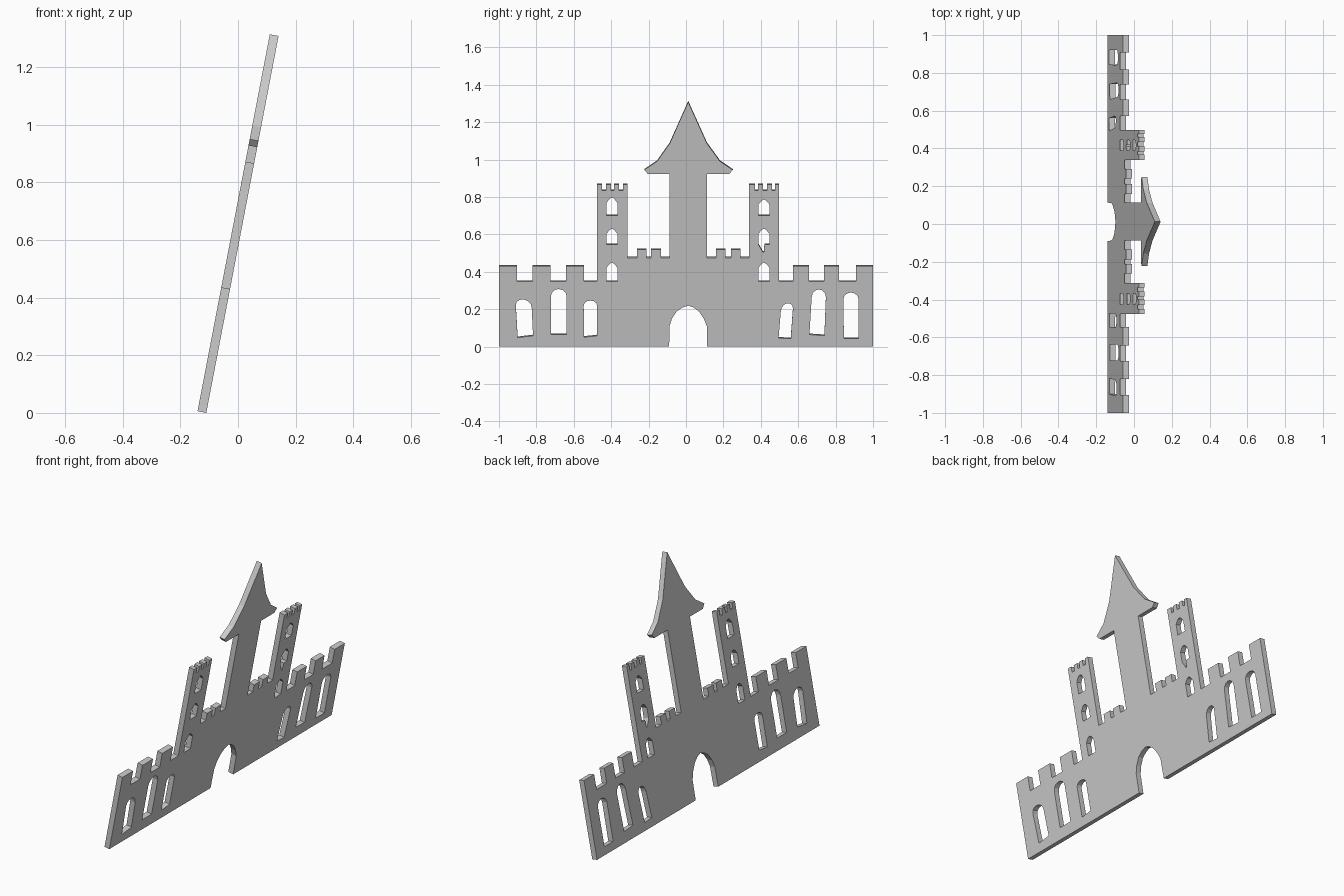
import bpy, bmesh, math
from mathutils import Matrix

if "Cube" in bpy.data.objects:
    bpy.data.objects.remove(bpy.data.objects["Cube"])

LEAN = math.atan(0.25 / 1.304)
THICK = 0.031
S, C = math.sin(LEAN), math.cos(LEAN)


def crenels(edges, high, low, raised):
    """Battlement run: alternate merlons and gaps between the given edges."""
    pts = []
    for a, b in zip(edges, edges[1:]):
        z = high if raised else low
        pts += [(a, z), (b, z)]
        raised = not raised
    return pts


def arch(bl, br, tr, tl, top, n):
    """Opening with a rounded head of n segments above its two shoulders."""
    pts = [bl, br]
    for i in range(n + 1):
        t = i / n
        a = math.pi * t
        k = (1 - math.cos(a)) / 2
        y = tr[0] + (tl[0] - tr[0]) * k
        base = tr[1] + (tl[1] - tr[1]) * k
        rise = top - (tr[1] + tl[1]) / 2
        pts.append((y, base + rise * math.sin(a)))
    return pts


# Silhouette, left to right: wall, turret, inner wall, spire, and back down
outline = [(-1, 0)]
outline += crenels([-1, -.904, -.82, -.725, -.642, -.545, -.476], .43, .348, True)
outline += crenels([-.476, -.449, -.428, -.401, -.385, -.358, -.337, -.312], .866, .834, True)
outline += crenels([-.312, -.262, -.211, -.187, -.134, -.087], .518, .475, False)
outline += [(-.087, .922), (-.203, .922), (-.223, .944), (-.155, .99), (-.087, 1.086),
            (.012, 1.308), (.112, 1.086), (.182, .99), (.25, .944), (.23, .922), (.113, .922)]
outline += crenels([.113, .16, .211, .24, .291, .338], .518, .475, False)
outline += crenels([.338, .369, .385, .412, .433, .46, .476, .497], .866, .834, True)
outline += crenels([.497, .572, .658, .738, .818, .909, 1], .43, .348, False)[:-2]
outline += [(.909, .43), (1, .43)] if outline[-1] != (1, .43) else []
outline += [(1, 0)]
# Gateway cut into the bottom edge
outline += [(.113, 0), (.111, .11), (.095, .15), (.07, .187), (.04, .21), (.012, .219),
            (-.02, .208), (-.05, .188), (-.075, .15), (-.088, .11), (-.09, 0)]

# Hand-cut wall windows
holes = [
    arch((-.9, .048), (-.818, .058), (-.825, .21), (-.91, .222), .252, 6),
    arch((-.723, .064), (-.638, .064), (-.638, .268), (-.723, .268), .308, 6),
    arch((-.545, .05), (-.475, .058), (-.475, .22), (-.547, .22), .246, 6),
    arch((.495, .046), (.56, .042), (.572, .205), (.507, .19), .231, 6),
    arch((.66, .064), (.74, .059), (.748, .265), (.672, .265), .306, 6),
    arch((.844, .043), (.922, .043), (.922, .255), (.842, .255), .289, 6),
]
# Turret windows with pointed heads
for y, rows in ((-.396, ((.7, .768, .797), (.545, .603, .63), (.348, .422, .449))),
                (.417, ((.7, .76, .786), (.545, .603, .63), (.348, .422, .449)))):
    for sill, shoulder, top in rows:
        w = .029
        pts = [(y - w, sill), (y + w, sill), (y + w, shoulder), (y + .012, top - .006),
               (y, top), (y - .012, top - .006), (y - w, shoulder)]
        if y > 0 and sill == .545:  # chipped sill
            pts[1:1] = [(y - .006, sill - .04), (y, sill - .04), (y + .002, sill)]
        holes.append(pts)

# Fill the outline with its openings and give it thickness
curve = bpy.data.curves.new("castle_profile", 'CURVE')
curve.dimensions = '2D'
curve.fill_mode = 'BOTH'
curve.extrude = THICK / 2
for loop in [outline] + holes:
    sp = curve.splines.new('POLY')
    sp.points.add(len(loop) - 1)
    for p, (y, z) in zip(sp.points, loop):
        p.co = (y, z / C, 0, 1)
    sp.use_cyclic_u = True
helper = bpy.data.objects.new("castle_profile", curve)
bpy.context.collection.objects.link(helper)
deps = bpy.context.evaluated_depsgraph_get()
mesh = bpy.data.meshes.new_from_object(helper.evaluated_get(deps))
bpy.data.objects.remove(helper)

# Stand the panel up, leaning towards +x
bm = bmesh.new()
bm.from_mesh(mesh)
bmesh.ops.remove_doubles(bm, verts=bm.verts, dist=1e-5)
h = THICK / 2
bm.transform(Matrix(((0, S, C, -.11 - h * C), (1, 0, 0, 0), (0, C, -S, h * S), (0, 0, 0, 1))))
bmesh.ops.recalc_face_normals(bm, faces=bm.faces)
for f in bm.faces:
    f.smooth = False
bm.to_mesh(mesh)
bm.free()
mesh.name = "castle_panel"
bpy.context.collection.objects.link(bpy.data.objects.new("castle_panel", mesh))
